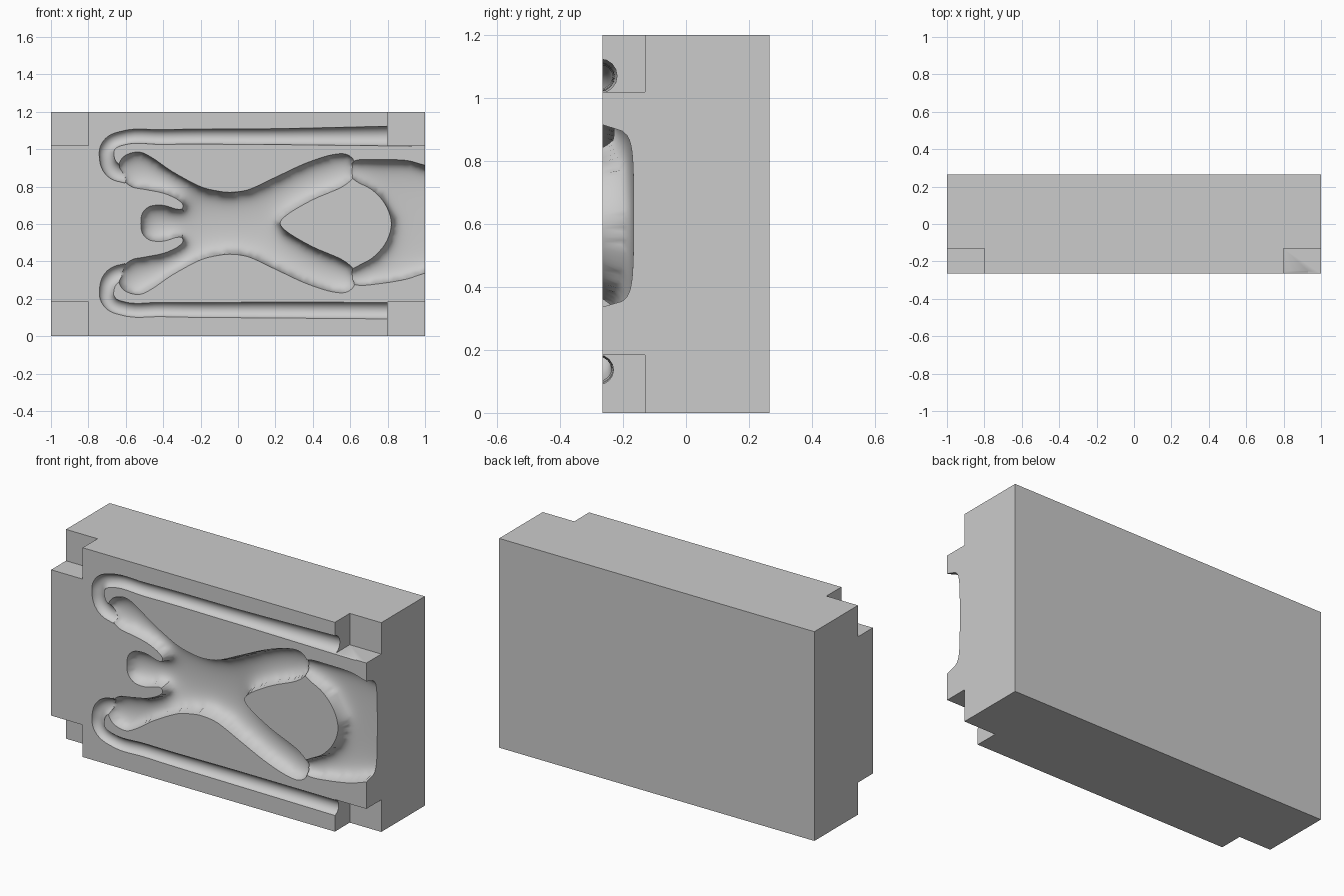
import bpy
import bmesh
import math
from mathutils import Vector, kdtree
from mathutils.geometry import delaunay_2d_cdt

FRONT = -0.265      # parting face
MID = 0.604         # mirror height of the cavity
STEP = 0.016        # cavity mesh spacing

if "Cube" in bpy.data.objects:
    bpy.data.objects.remove(bpy.data.objects["Cube"], do_unlink=True)

grey = bpy.data.materials.new("mould grey")
grey.use_nodes = True
grey.diffuse_color = (0.6, 0.6, 0.6, 1)
grey.node_tree.nodes["Principled BSDF"].inputs["Base Color"].default_value = (0.6, 0.6, 0.6, 1)


def add_object(name, bm):
    mesh = bpy.data.meshes.new(name)
    bm.to_mesh(mesh)
    bm.free()
    mesh.materials.append(grey)
    obj = bpy.data.objects.new(name, mesh)
    bpy.context.collection.objects.link(obj)
    return obj


def box(name, centre, size):
    bm = bmesh.new()
    bmesh.ops.create_cube(bm, size=1)
    for v in bm.verts:
        v.co = Vector(centre) + Vector(a * b for a, b in zip(v.co, size))
    return add_object(name, bm)


def activate(obj):
    bpy.ops.object.select_all(action='DESELECT')
    obj.select_set(True)
    bpy.context.view_layer.objects.active = obj


def smooth_loop(points):
    """Closed spline through the points, sampled evenly."""
    pts = [Vector(p) for p in points]
    n, out = len(pts), []
    for i in range(n):
        a, b, c, d = (pts[(i + k) % n] for k in (-1, 0, 1, 2))
        count = max(1, math.ceil((c - b).length / STEP))
        for k in range(count):
            t = k / count
            m0, m1 = (c - a) / 2, (d - b) / 2
            # limit tangents so uneven spacing does not overshoot
            span = (c - b).length
            m0 = m0.normalized() * min(m0.length, span)
            m1 = m1.normalized() * min(m1.length, span)
            out.append(b * (2*t**3 - 3*t*t + 1) + m0 * (t**3 - 2*t*t + t)
                       + c * (3*t*t - 2*t**3) + m1 * (t**3 - t*t))
    return out


def pillow(name, points, max_depth):
    """Solid whose rounded back bulges into the block within the outline."""
    loop = smooth_loop(points)
    n = len(loop)
    tree = kdtree.KDTree(n)
    for i, p in enumerate(loop):
        tree.insert((p.x, p.y, 0), i)
    tree.balance()
    lo_x, hi_x = min(p.x for p in loop), max(p.x for p in loop)
    lo_z, hi_z = min(p.y for p in loop), max(p.y for p in loop)
    row_h = STEP * math.sqrt(0.75)
    verts = list(loop)
    for r in range(int((hi_z - lo_z) / row_h) + 1):
        for c in range(int((hi_x - lo_x) / STEP) + 1):
            p = Vector((lo_x + (c + r % 2 / 2) * STEP, lo_z + r * row_h))
            if tree.find((p.x, p.y, 0))[2] > STEP * 0.65:
                verts.append(p)
    edges = [(i, (i + 1) % n) for i in range(n)]
    co, _, tris, *_ = delaunay_2d_cdt(verts, edges, [], 1, 1e-6)

    bm = bmesh.new()
    bv = [bm.verts.new((p.x, FRONT, p.y)) for p in co]
    for t in tris:
        bm.faces.new([bv[i] for i in t])
    for v in [v for v in bm.verts if not v.link_faces]:
        bm.verts.remove(v)
    bm.verts.index_update()

    # relax a membrane; its square root gives round cross-sections
    inner = []
    for v in bm.verts:
        if not v.is_boundary:
            near = [e.other_vert(v) for e in v.link_edges]
            load = sum((w.co - v.co).length_squared for w in near) / len(near) / 4
            inner.append((v.index, [w.index for w in near], load))
    u = [0.0] * len(bm.verts)
    for _ in range(250):
        for i, near, load in inner:
            u[i] += 1.7 * (sum(u[j] for j in near) / len(near) + load - u[i])
    for v in bm.verts:
        s = math.sqrt(max(0, 2 * u[v.index]))
        v.co.y = FRONT + 0.0004 + max_depth * math.tanh(s / max_depth)

    # close the solid in front of the parting face
    new = bmesh.ops.extrude_face_region(bm, geom=bm.faces[:], use_keep_orig=True)
    for v in new["geom"]:
        if isinstance(v, bmesh.types.BMVert):
            v.co.y = FRONT - 0.1
    bmesh.ops.recalc_face_normals(bm, faces=bm.faces[:])
    return add_object(name, bm)


def channel(name, path, y):
    """Round runner along (x, z, radius) points."""
    curve = bpy.data.curves.new(name, 'CURVE')
    curve.dimensions = '3D'
    curve.bevel_depth = 1
    curve.bevel_resolution = 6
    curve.resolution_u = 6
    curve.use_fill_caps = True
    spline = curve.splines.new('BEZIER')
    spline.bezier_points.add(len(path) - 1)
    for bp, (x, z, r) in zip(spline.bezier_points, path):
        bp.co = (x, y, z)
        bp.radius = r
        bp.handle_left_type = bp.handle_right_type = 'AUTO'
    obj = bpy.data.objects.new(name, curve)
    bpy.context.collection.objects.link(obj)
    activate(obj)
    bpy.ops.object.convert(target='MESH')
    obj = bpy.context.object
    bm = bmesh.new()
    bm.from_mesh(obj.data)
    bmesh.ops.remove_doubles(bm, verts=bm.verts[:], dist=1e-5)
    bmesh.ops.recalc_face_normals(bm, faces=bm.faces[:])
    bm.to_mesh(obj.data)
    bm.free()
    obj.data.materials.clear()
    obj.data.materials.append(grey)
    return obj


# main block and its four corner notches
block = box("mould_block", (0, 0, 0.6), (2, 0.53, 1.2))
cutters = []
for x in (-1, 1):
    for z, h in ((0, 0.184), (1.2, 0.18)):
        cutters.append(box("corner_notch", (x, FRONT, z), (0.4, 0.27, 2 * h)))

# figure cavity: head, arm, side and leg, mirrored to the other half
half = [(-0.51, 0.66), (-0.47, 0.695), (-0.40, 0.70), (-0.33, 0.68), (-0.30, 0.68),
        (-0.295, 0.705), (-0.33, 0.735), (-0.40, 0.765), (-0.5, 0.785), (-0.57, 0.80),
        (-0.625, 0.85), (-0.64, 0.91), (-0.605, 0.965), (-0.53, 0.985), (-0.46, 0.955),
        (-0.35, 0.88), (-0.2, 0.80), (-0.1, 0.775), (-0.03, 0.77), (0.06, 0.785),
        (0.2, 0.85), (0.35, 0.92), (0.48, 0.965), (0.57, 0.975), (0.62, 0.94),
        (0.625, 0.87), (0.60, 0.83), (0.54, 0.79), (0.4, 0.73), (0.27, 0.655)]
figure = [(-0.52, MID)] + half + [(0.225, MID)] + [(x, 2 * MID - z) for x, z in reversed(half)]
cutters.append(pillow("figure_cavity", figure, 0.12))

# pouring gate, open through the +x side
gate = [(0.57, 0.89), (0.63, 0.94), (0.75, 0.945), (0.9, 0.94), (1.0, 0.915), (1.3, 0.86),
        (1.3, 0.4), (1.0, 0.337), (0.9, 0.305), (0.75, 0.28), (0.63, 0.275), (0.57, 0.33),
        (0.64, 0.375), (0.72, 0.42), (0.79, 0.5), (0.82, 0.6), (0.79, 0.7), (0.72, 0.78),
        (0.63, 0.83)]
cutters.append(pillow("gate_cavity", gate, 0.102))

# vent runners from each arm to the notches
bend = [(-0.4, 1.065, 0.041), (-0.63, 1.056, 0.039), (-0.69, 1.02, 0.04),
        (-0.702, 0.96, 0.041), (-0.67, 0.89, 0.046), (-0.59, 0.86, 0.046)]
upper = [(0.93, 1.071, 0.056), (0.2, 1.067, 0.044)] + bend
lower = [(0.93, 0.136, 0.047), (0.2, 0.14, 0.045)] + [(x, 2 * MID - z, r) for x, z, r in bend]
cutters.append(channel("upper_runner", upper, FRONT - 0.008))
cutters.append(channel("lower_runner", lower, FRONT - 0.012))

# carve everything out of the block
for cutter in cutters:
    cutter.hide_render = True
    mod = block.modifiers.new(cutter.name, 'BOOLEAN')
    mod.operation = 'DIFFERENCE'
    mod.solver = 'EXACT'
    mod.object = cutter
    activate(block)
    bpy.ops.object.modifier_apply(modifier=mod.name)
    bpy.data.objects.remove(cutter, do_unlink=True)

activate(block)
bpy.ops.object.shade_smooth_by_angle(angle=math.radians(40))
